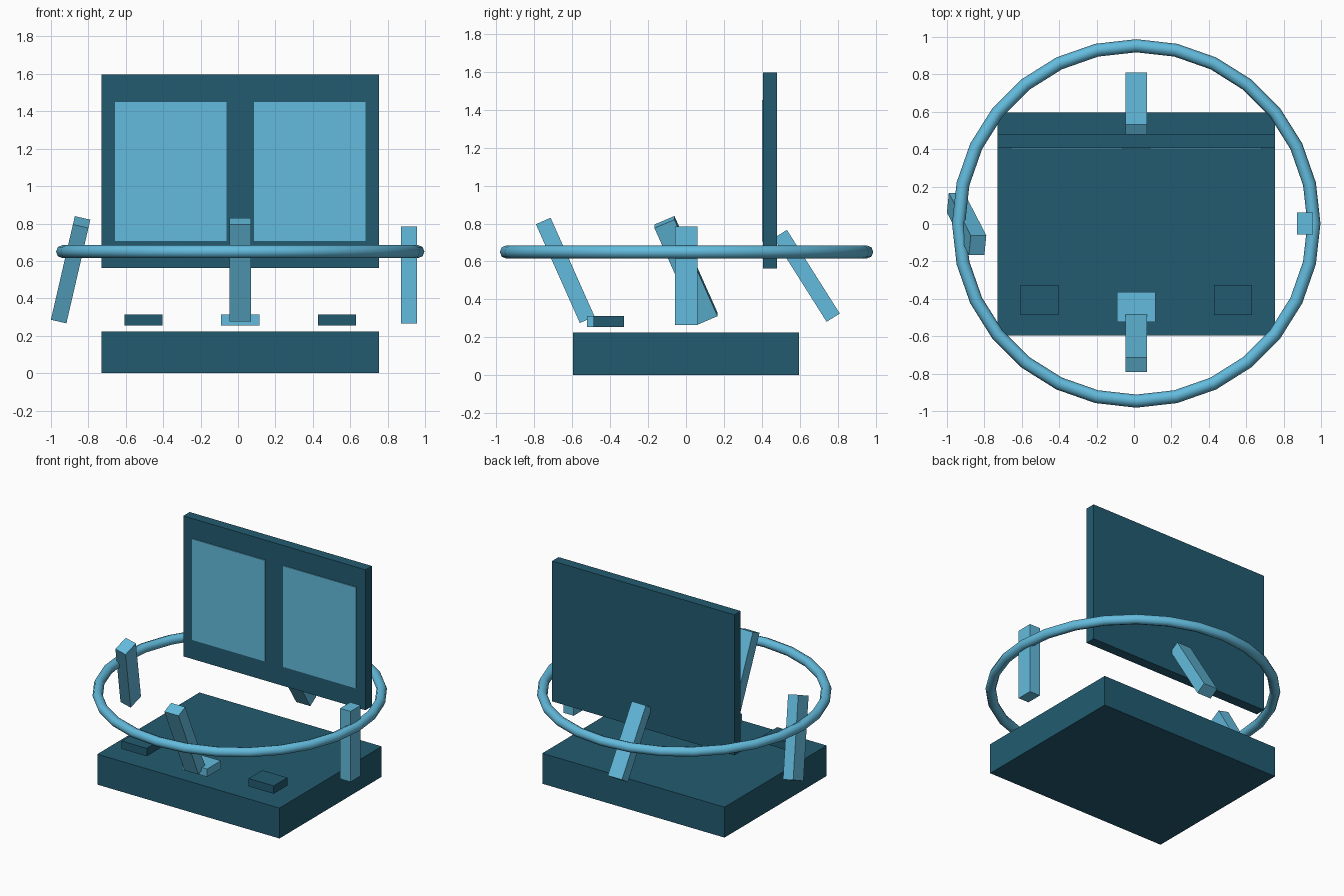
import bpy
import math

cube = bpy.data.objects.get("Cube")
if cube:
    bpy.data.objects.remove(cube, do_unlink=True)

MID = 0.012  # x of the symmetry plane


def make_material(name, rgb):
    mat = bpy.data.materials.new(name)
    mat.use_nodes = True
    color = (*rgb, 1)
    mat.diffuse_color = color
    mat.node_tree.nodes["Principled BSDF"].inputs["Base Color"].default_value = color
    return mat


dark = make_material("dark_teal", (0.016, 0.105, 0.162))
light = make_material("light_blue", (0.125, 0.497, 0.723))


def box(name, center, size, mat, tilt=(0, 0)):
    """Box with an optional tilt in degrees about x, then y."""
    rot = (math.radians(tilt[0]), math.radians(tilt[1]), 0)
    bpy.ops.mesh.primitive_cube_add(size=1, location=center, rotation=rot)
    obj = bpy.context.object
    obj.name = name
    obj.scale = size
    bpy.ops.object.transform_apply(location=False, rotation=False, scale=True)
    obj.data.materials.append(mat)
    return obj


# Base slab and upright board
box("base", (MID, 0, 0.112), (1.485, 1.19, 0.224), dark)
box("back_board", (MID, 0.443, 1.08), (1.485, 0.074, 1.035), dark)

# Two thin panels on the board, and the outer pads above the base
for side, sign in (("right", -1), ("left", 1)):
    box(f"{side}_panel", (MID + sign * 0.371, 0.406, 1.078), (0.595, 0.012, 0.745), light)
    box(f"{side}_pad", (MID + sign * 0.517, -0.407, 0.284), (0.205, 0.16, 0.058), dark)
box("middle_pad", (MID, -0.443, 0.284), (0.205, 0.16, 0.058), light)

# Ring around the board
bpy.ops.mesh.primitive_torus_add(location=(MID, 0.003, 0.65), major_segments=28,
                                 minor_segments=8, major_radius=0.95, minor_radius=0.035)
ring = bpy.context.object
ring.name = "ring"
ring.data.materials.append(light)
bpy.ops.object.shade_smooth_by_angle(angle=math.radians(60))

# Four posts, each leaning its own way
box("front_post", (MID, -0.637, 0.553), (0.115, 0.085, 0.57), light, (24, 0))
box("back_post", (MID, 0.637, 0.524), (0.115, 0.082, 0.522), light, (32.3, 0))
box("right_post", (-0.895, 0, 0.553), (0.085, 0.115, 0.57), light, (23.5, 13))
box("left_post", (0.915, 0.002, 0.525), (0.085, 0.118, 0.52), light)
